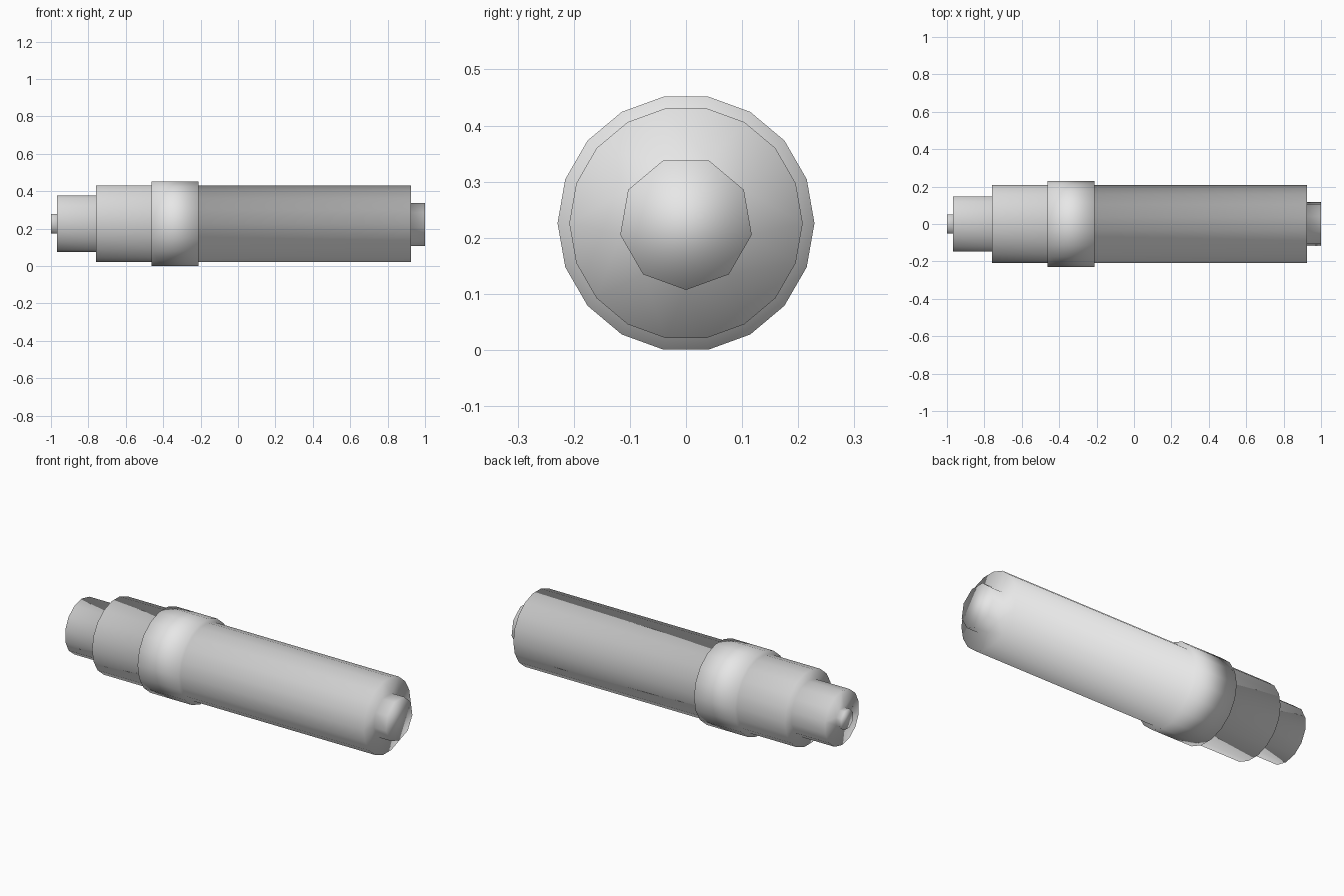
import bpy, bmesh, math

if "Cube" in bpy.data.objects:
    bpy.data.objects.remove(bpy.data.objects["Cube"])

AXIS_Z = 0.226

# grey finish
grey = bpy.data.materials.new("plain grey")
grey.diffuse_color = (0.8, 0.8, 0.8, 1.0)
grey.use_nodes = True
grey.node_tree.nodes["Principled BSDF"].inputs["Base Color"].default_value = grey.diffuse_color

# stepped profile along x: (x, radius, sides, phase in degrees)
profile = [
    (-1.00, 0.056, 8, 22.5), (-0.968, 0.056, 8, 22.5),    # small end nub
    (-0.968, 0.152, 14, 12.86), (-0.76, 0.152, 14, 12.86),  # narrow neck
    (-0.76, 0.208, 18, 0), (-0.463, 0.208, 18, 0),        # front barrel
    (-0.463, 0.229, 18, 0), (-0.21, 0.229, 18, 0),        # collar
    (-0.21, 0.208, 18, 0), (0.926, 0.208, 18, 0),         # long grip
    (0.926, 0.119, 9, 30), (1.00, 0.119, 9, 30),          # end button
]

bm = bmesh.new()


def make_ring(x, r, n, phase):
    angles = [math.radians(phase + 360 * i / n) for i in range(n + 1)]
    verts = [bm.verts.new((x, r * math.cos(a), AXIS_Z + r * math.sin(a))) for a in angles[:n]]
    return verts, angles


def stitch(ring_a, ring_b):
    """Join two rings, with quads where the counts match, else triangles."""
    (va, aa), (vb, ab) = ring_a, ring_b
    n, m = len(va), len(vb)
    if n == m:
        for i in range(n):
            k = (i + 1) % n
            bm.faces.new((va[i], va[k], vb[k], vb[i]))
        return
    i = j = 0
    while i < n or j < m:
        if j == m or (i < n and aa[i + 1] <= ab[j + 1]):
            bm.faces.new((va[i % n], va[(i + 1) % n], vb[j % m]))
            i += 1
        else:
            bm.faces.new((va[i % n], vb[(j + 1) % m], vb[j % m]))
            j += 1


# one continuous turned body with closed ends
rings = [make_ring(*p) for p in profile]
for a, b in zip(rings, rings[1:]):
    stitch(a, b)
bm.faces.new(rings[0][0])
bm.faces.new(rings[-1][0])
bmesh.ops.recalc_face_normals(bm, faces=bm.faces)
for f in bm.faces:
    f.smooth = True

mesh = bpy.data.meshes.new("stepped_handle")
bm.to_mesh(mesh)
bm.free()
mesh.materials.append(grey)
handle = bpy.data.objects.new("stepped_handle", mesh)
bpy.context.collection.objects.link(handle)
